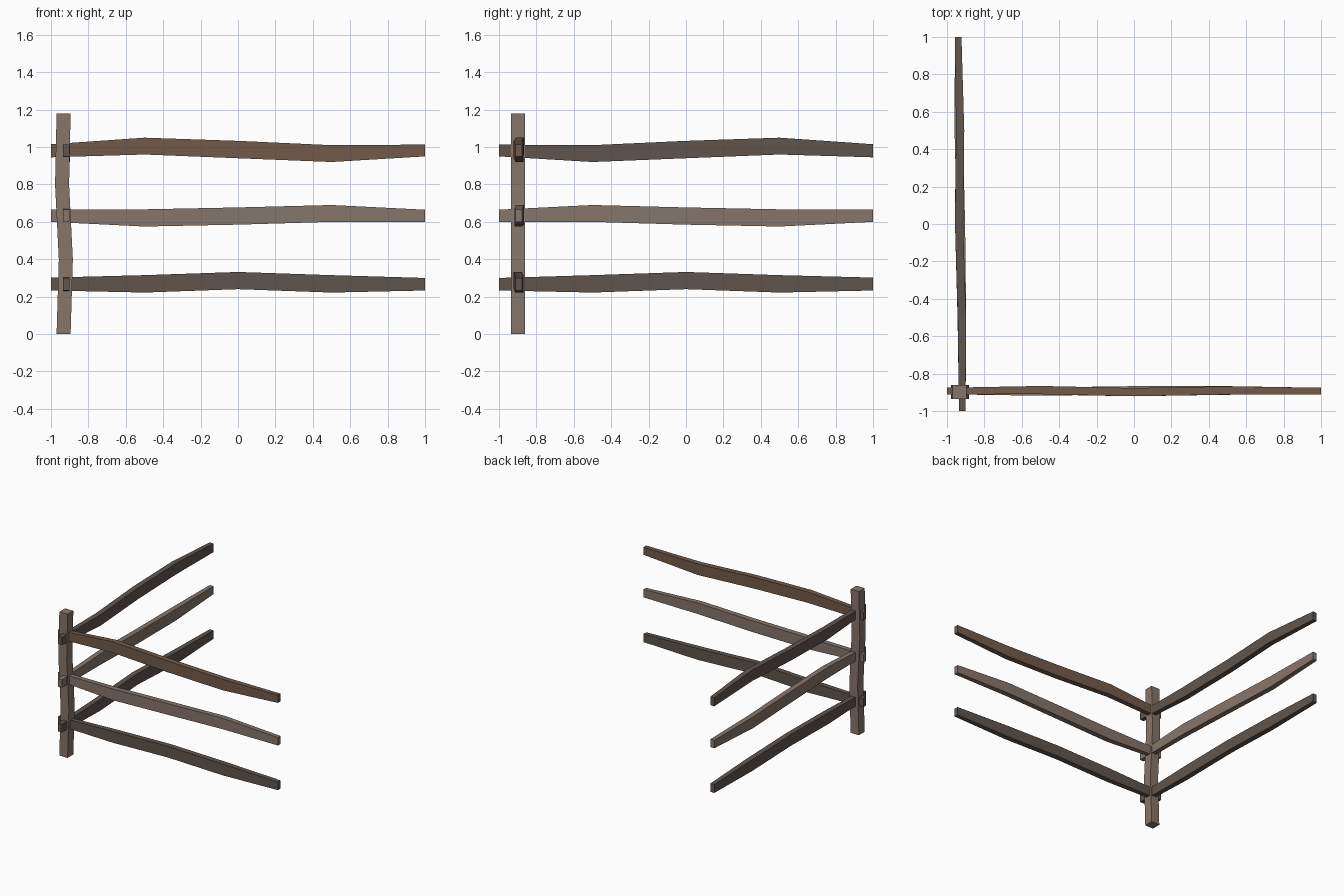
import bpy, bmesh
from mathutils import Matrix

if "Cube" in bpy.data.objects:
    bpy.data.objects.remove(bpy.data.objects["Cube"])


def wood(name, rgb):
    m = bpy.data.materials.new(name)
    m.diffuse_color = (*rgb, 1)
    m.use_nodes = True
    m.node_tree.nodes["Principled BSDF"].inputs["Base Color"].default_value = m.diffuse_color
    return m


BROWN = wood("brown_wood", (0.17, 0.105, 0.07))
LIGHT = wood("light_wood", (0.24, 0.18, 0.145))
DARK = wood("dark_wood", (0.115, 0.09, 0.075))


def beam(name, stations, mat, xform=Matrix()):
    """Flat-sided timber: loft of rectangles (x, y mid, y thickness, z low, z high)."""
    bm = bmesh.new()
    rings = []
    for x, y, t, lo, hi in stations:
        rings.append([bm.verts.new((x, y + a * t / 2, z))
                      for a, z in ((-1, lo), (1, lo), (1, hi), (-1, hi))])
    for a, b in zip(rings, rings[1:]):
        for i in range(4):
            j = (i + 1) % 4
            bm.faces.new((a[i], a[j], b[j], b[i]))
    bm.faces.new(rings[0])
    bm.faces.new(rings[-1][::-1])
    bm.transform(xform)
    bmesh.ops.recalc_face_normals(bm, faces=bm.faces)
    me = bpy.data.meshes.new(name)
    bm.to_mesh(me)
    bm.free()
    me.materials.append(mat)
    ob = bpy.data.objects.new(name, me)
    bpy.context.collection.objects.link(ob)
    return ob


# Corner post, slightly kinked sideways (lofted along x, then stood upright)
upright = Matrix(((0, 0, 1, 0), (0, 1, 0, 0), (1, 0, 0, 0), (0, 0, 0, 1)))
beam("post", [(z, -0.897, 0.075, -0.9325 + dx - 0.0375, -0.9325 + dx + 0.0375)
              for z, dx in ((0, 0), (0.4, 0.012), (0.8, -0.008), (1.18, 0))],
     LIGHT, upright)

# Rail profiles: low/high edges and sideways wobble at five stations
XS = (-1, -0.5, 0, 0.5, 1)
THICK = (0.035, 0.044, 0.044, 0.044, 0.035)
RAILS = {
    "top": ((0.945, 0.96, 0.94, 0.92, 0.95), (1.015, 1.05, 1.033, 1.01, 1.013),
            (0, 0.005, -0.006, 0.003, 0), BROWN, DARK),
    "middle": ((0.6, 0.575, 0.585, 0.6, 0.6), (0.665, 0.667, 0.677, 0.69, 0.665),
               (0, -0.003, 0.004, 0.004, 0), LIGHT, LIGHT),
    "bottom": ((0.233, 0.222, 0.24, 0.222, 0.233), (0.302, 0.315, 0.332, 0.315, 0.3),
               (0, 0.003, -0.006, 0.002, 0), DARK, DARK),
}

# Front rails run along x; side rails are the same rails turned a quarter
turn = Matrix(((0, 1, 0, -0.03), (-1, 0, 0, 0), (0, 0, 1, 0), (0, 0, 0, 1)))
for level, (lo, hi, wob, front_mat, side_mat) in RAILS.items():
    beam(level + "_front_rail",
         [(x, -0.893 + w, t, a, b) for x, w, t, a, b in zip(XS, wob, THICK, lo, hi)],
         front_mat)
    # the side rails drift a little outward towards the back
    beam(level + "_side_rail",
         [(x, -0.899 + 0.011 * x + w, t, a, b)
          for x, w, t, a, b in zip(XS, wob, THICK, lo, hi)],
         side_mat, turn)
